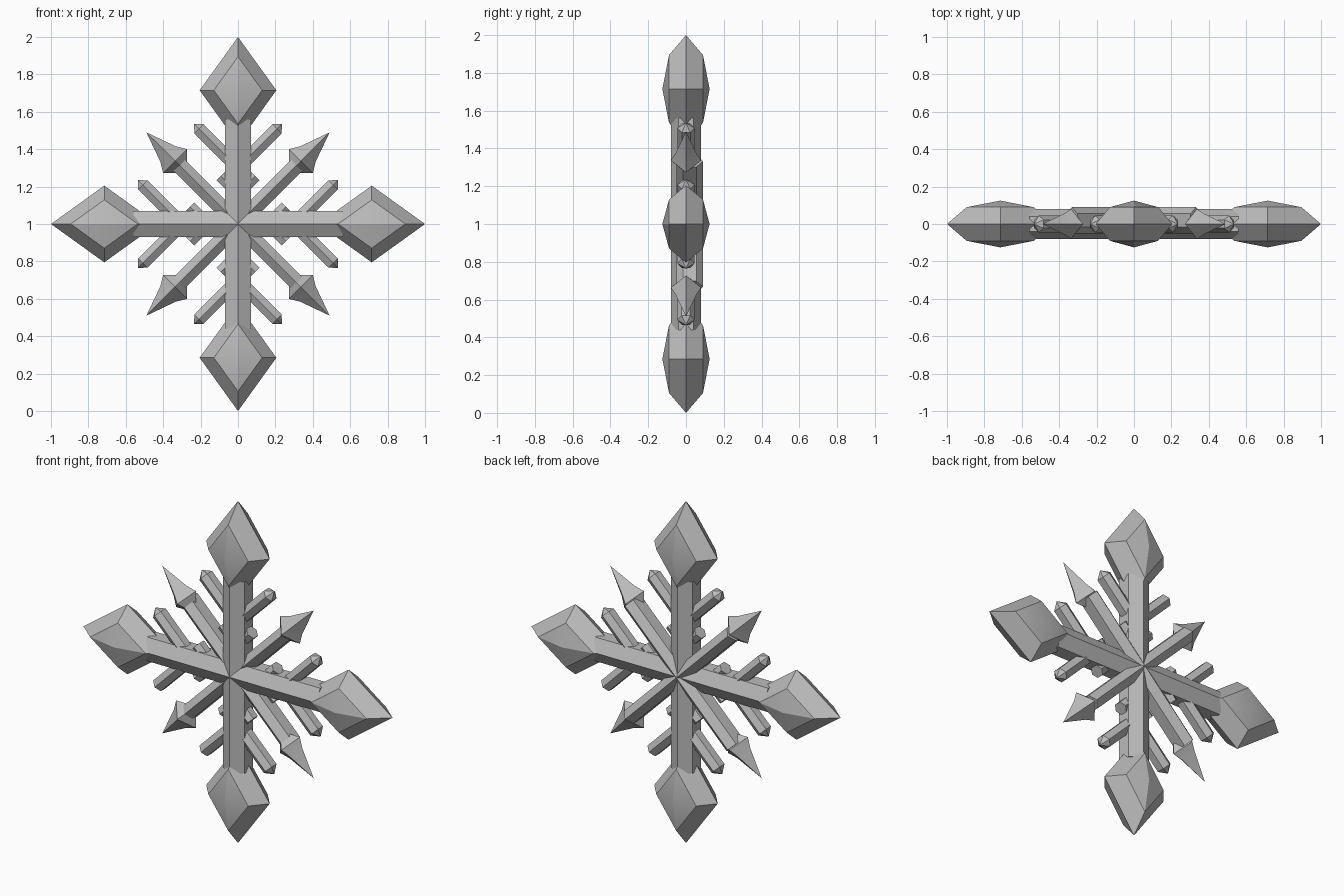
import bpy
import bmesh
from math import sin, cos, pi, radians
from mathutils import Vector, Matrix

if "Cube" in bpy.data.objects:
    bpy.data.objects.remove(bpy.data.objects["Cube"], do_unlink=True)

grey = bpy.data.materials.new("light grey")
grey.use_nodes = True
colour = (0.5, 0.5, 0.5, 1)
grey.diffuse_color = colour
grey.node_tree.nodes["Principled BSDF"].inputs["Base Color"].default_value = colour

CENTRE = Matrix.Translation((0, 0, 1))


def turn(angle):
    """Rotate in the plane of the flake; local x is the outward direction."""
    return Matrix.Rotation(-angle, 4, 'Y')


def loft(name, rings, place):
    """Skin a list of rings; a ring of one point closes to a tip."""
    bm = bmesh.new()
    loops = [[bm.verts.new(p) for p in ring] for ring in rings]
    n = max(len(r) for r in loops)
    for a, b in zip(loops, loops[1:]):
        for i in range(n):
            j = (i + 1) % n
            if len(a) == 1:
                bm.faces.new((a[0], b[i], b[j]))
            elif len(b) == 1:
                bm.faces.new((a[i], b[0], a[j]))
            else:
                bm.faces.new((a[i], b[i], b[j], a[j]))
    for cap in (loops[0], loops[-1]):
        if len(cap) > 1:
            bm.faces.new(cap)
    bmesh.ops.recalc_face_normals(bm, faces=bm.faces)
    mesh = bpy.data.meshes.new(name)
    bm.to_mesh(mesh)
    bm.free()
    mesh.materials.append(grey)
    obj = bpy.data.objects.new(name, mesh)
    obj.matrix_world = CENTRE @ place
    bpy.context.collection.objects.link(obj)
    bpy.ops.object.select_all(action='DESELECT')
    bpy.context.view_layer.objects.active = obj
    obj.select_set(True)
    bpy.ops.object.shade_smooth_by_angle(angle=radians(25))
    return obj


def section(u, sides, width, depth, y=0):
    """Cross-section at distance u, with a ridge at front and back."""
    if width == 0:
        return [Vector((u, y, 0))]
    flat = cos(pi / 6) if sides == 6 else 1
    return [Vector((u, y + depth * cos(2 * pi * i / sides),
                    width / flat * sin(2 * pi * i / sides)))
            for i in range(sides)]


def rhombus(y, scale):
    """Diamond outline of a gem, in the plane of the flake."""
    return [Vector((0.285 * scale * cos(k * pi / 2), y,
                    0.205 * scale * sin(k * pi / 2))) for k in range(4)]


for k in range(4):
    straight = turn(k * pi / 2)
    diagonal = turn(k * pi / 2 + pi / 4)

    # Main arm with a faceted gem on its end
    loft("main_arm", [section(u, 6, 0.07, 0.08) for u in (0, 0.56)], straight)
    loft("gem", [[Vector((0, -0.125, 0))], rhombus(-0.09, 0.63), rhombus(0, 1),
                 rhombus(0.09, 0.63), [Vector((0, 0.125, 0))]],
         straight @ Matrix.Translation((0.715, 0, 0)))

    # Diagonal arm with a four-sided arrowhead
    loft("diagonal_arm", [section(u, 6, 0.042, 0.07, 0.02) for u in (0, 0.47)],
         diagonal)
    loft("arrowhead", [section(0.416, 4, 0.03, 0.03),
                       section(0.476, 4, 0.09, 0.08),
                       section(0.53, 4, 0.058, 0.055),
                       section(0.693, 4, 0, 0)], diagonal)

    # Side branches: a long pointed one and a short blunt one on each side
    for side in (-1, 1):
        lean = turn(side * pi / 4)
        loft("long_branch", [section(0, 6, 0.035, 0.045),
                             section(0.295, 6, 0.035, 0.045),
                             section(0.332, 6, 0, 0)],
             straight @ Matrix.Translation((0.3, 0, 0)) @ lean)
        loft("short_branch", [section(u, 6, 0.032, 0.04) for u in (0, 0.13)],
             straight @ Matrix.Translation((0.165, 0, 0)) @ lean)
